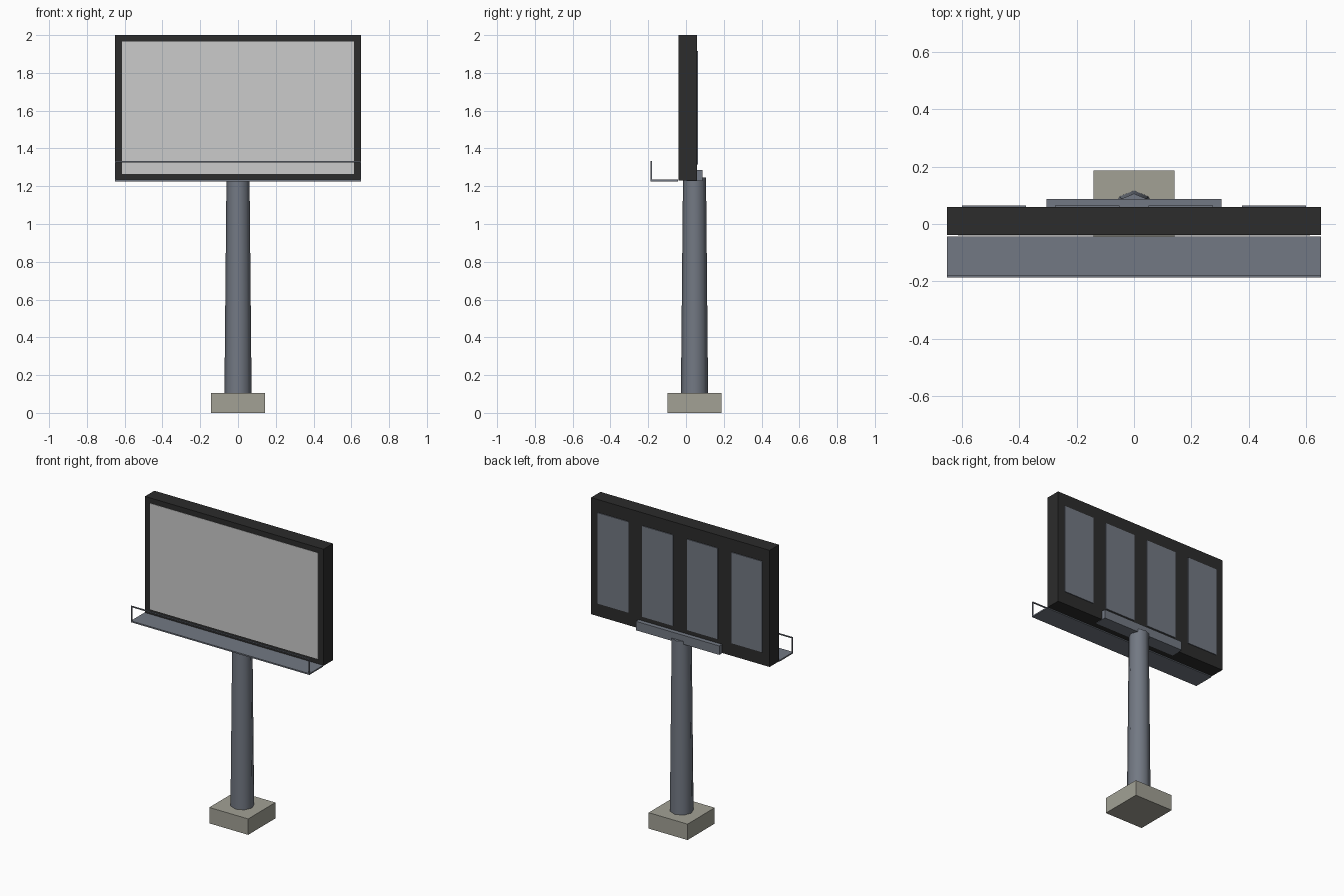
import bpy
import math

if "Cube" in bpy.data.objects:
    bpy.data.objects.remove(bpy.data.objects["Cube"])


def material(name, rgb):
    m = bpy.data.materials.new(name)
    m.diffuse_color = (*rgb, 1.0)
    m.use_nodes = True
    m.node_tree.nodes["Principled BSDF"].inputs["Base Color"].default_value = m.diffuse_color
    return m


CONCRETE = material("concrete", (0.36, 0.355, 0.30))
STEEL = material("steel grey", (0.17, 0.19, 0.228))
BLACK = material("frame black", (0.025, 0.025, 0.025))
WHITE = material("screen light grey", (0.60, 0.60, 0.60))


def box(name, x, y, z, mat):
    """Box from (min, max) ranges on each axis."""
    bpy.ops.mesh.primitive_cube_add(size=1)
    o = bpy.context.object
    o.name = name
    o.scale = [r[1] - r[0] for r in (x, y, z)]
    o.location = [(r[0] + r[1]) / 2 for r in (x, y, z)]
    bpy.ops.object.transform_apply(location=True, rotation=False, scale=True)
    o.data.materials.append(mat)
    return o


HALF = 0.652      # half width of the sign
POLE_Y = 0.045    # pole and footing sit behind the sign centre

# Footing
box("footing", (-0.142, 0.142), (POLE_Y - 0.142, POLE_Y + 0.142), (0, 0.105), CONCRETE)

# Tapered eight-sided pole, smooth around the side with a crisp cap
z0, z1 = 0.10, 1.247
bpy.ops.mesh.primitive_cone_add(vertices=8, radius1=0.072, radius2=0.061,
                                depth=z1 - z0, location=(0, POLE_Y, (z0 + z1) / 2))
pole = bpy.context.object
pole.name = "pole"
pole.data.materials.append(STEEL)
bpy.ops.object.shade_smooth_by_angle(angle=math.radians(60))

# Sign box with its front screen
box("sign_frame", (-HALF, HALF), (-0.039, 0.059), (1.23, 2.0), BLACK)
box("screen", (-0.614, 0.614), (-0.041, -0.035), (1.265, 1.965), WHITE)

# Four raised panels on the back
for i in range(4):
    cx = (i - 1.5) * HALF / 2
    box(f"back_panel_{i + 1}", (cx - 0.112, cx + 0.112), (0.055, 0.064),
        (1.315, 1.915), STEEL)

# Bracket joining pole and sign
box("support_bracket", (-0.305, 0.305), (0.002, 0.088), (1.228, 1.287), STEEL)

# Service walkway with a thin handrail
box("walkway", (-HALF, HALF), (-0.187, -0.043), (1.226, 1.235), STEEL)
box("handrail", (-HALF, HALF), (-0.187, -0.180), (1.326, 1.333), STEEL)
for side, name in ((-1, "left"), (1, "right")):
    xs = sorted((side * HALF, side * (HALF - 0.007)))
    box(f"{name}_rail_post", xs, (-0.187, -0.180), (1.234, 1.327), STEEL)
